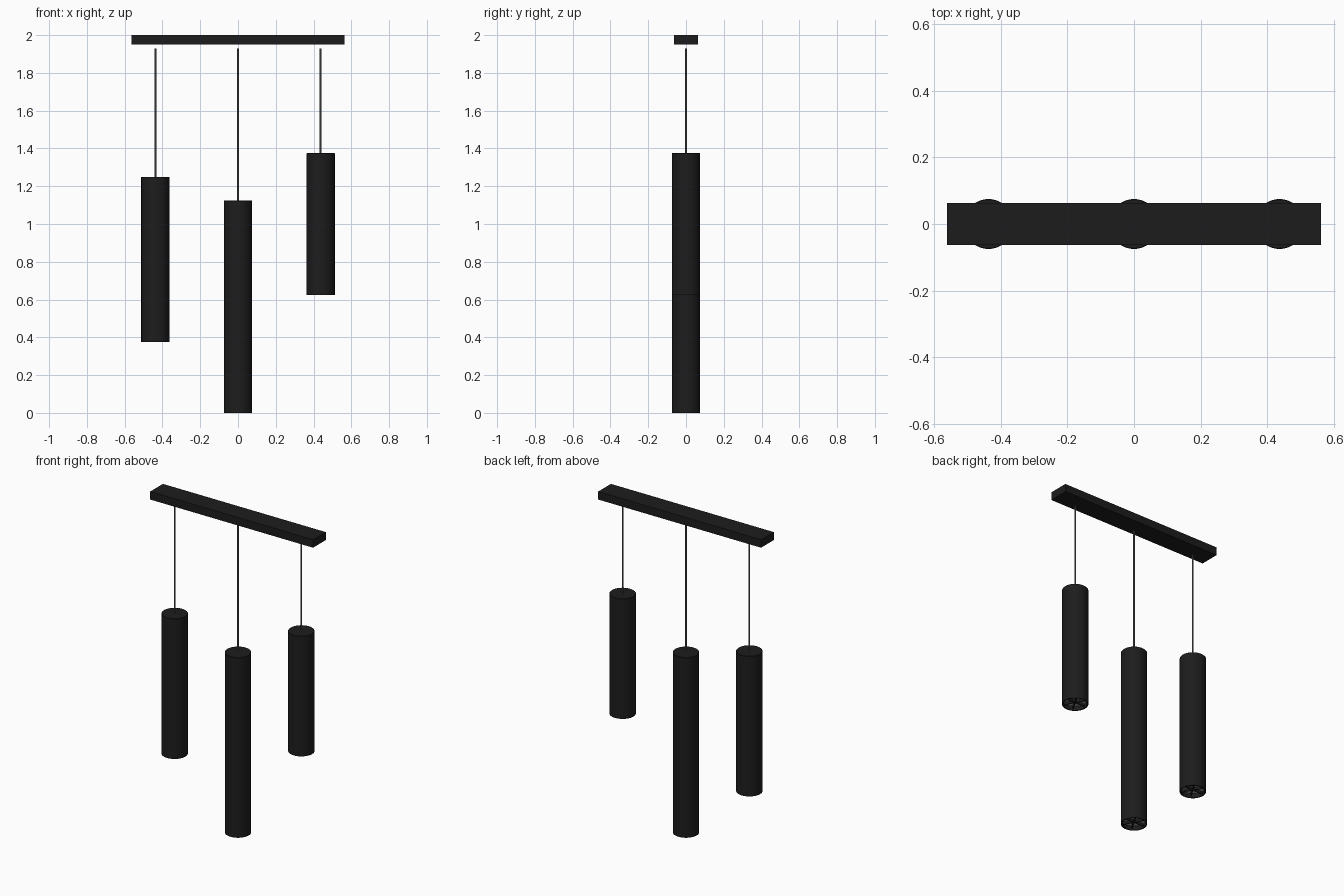
import bpy, bmesh, math
from mathutils import Matrix

if "Cube" in bpy.data.objects:
    bpy.data.objects.remove(bpy.data.objects["Cube"])


def material(name, color):
    m = bpy.data.materials.new(name)
    m.diffuse_color = (*color, 1)
    m.use_nodes = True
    m.node_tree.nodes["Principled BSDF"].inputs["Base Color"].default_value = m.diffuse_color
    return m


BLACK = material("matte_black", (0.012, 0.012, 0.012))
CORD = material("cord_grey", (0.12, 0.12, 0.12))
LENS = material("lens_grey", (0.35, 0.33, 0.31))


def finish(name, bm, mat, loc=(0, 0, 0), smooth=True):
    bmesh.ops.recalc_face_normals(bm, faces=bm.faces)
    mesh = bpy.data.meshes.new(name)
    bm.to_mesh(mesh)
    bm.free()
    mesh.materials.append(mat)
    obj = bpy.data.objects.new(name, mesh)
    bpy.context.collection.objects.link(obj)
    obj.location = loc
    if smooth:
        bpy.ops.object.select_all(action='DESELECT')
        bpy.context.view_layer.objects.active = obj
        obj.select_set(True)
        bpy.ops.object.shade_smooth_by_angle(angle=math.radians(35))
    return obj


def add_box(bm, size, angle=0, z=0):
    mat = (Matrix.Rotation(angle, 4, 'Z') @ Matrix.Translation((0, 0, z))
           @ Matrix.Diagonal((*size, 1)))
    bmesh.ops.create_cube(bm, size=1, matrix=mat)


def lathe(name, profile, mat, loc, steps=48):
    bm = bmesh.new()
    verts = [bm.verts.new((r, 0, z)) for r, z in profile]
    edges = [bm.edges.new(pair) for pair in zip(verts, verts[1:])]
    bmesh.ops.spin(bm, geom=verts + edges, cent=(0, 0, 0), axis=(0, 0, 1),
                   angle=math.tau, steps=steps)
    bmesh.ops.remove_doubles(bm, verts=bm.verts, dist=1e-5)
    return finish(name, bm, mat, loc)


def cylinder(name, radius, z0, z1, mat, loc, sides):
    bm = bmesh.new()
    bmesh.ops.create_cone(bm, cap_ends=True, segments=sides, radius1=radius,
                          radius2=radius, depth=z1 - z0,
                          matrix=Matrix.Translation((0, 0, (z0 + z1) / 2)))
    return finish(name, bm, mat, loc)


def pendant(label, x, z0, z1):
    h, r, inner, recess = z1 - z0, 0.075, 0.068, 0.03
    # tube shade, closed on top and recessed at the mouth
    lathe(label + "_shade",
          [(0, h), (r - 0.002, h), (r, h - 0.002), (r, 0), (inner, 0),
           (inner, recess), (0, recess)], BLACK, (x, 0, z0))
    # lens disc inside the mouth
    cylinder(label + "_lens", inner - 0.002, recess - 0.005, recess,
             LENS, (x, 0, z0), 48)
    # crossed baffle blades under the lens
    bm = bmesh.new()
    for i in range(3):
        add_box(bm, (2 * inner, 0.006, 0.016), i * math.pi / 3, 0.018)
    finish(label + "_baffle", bm, BLACK, (x, 0, z0), smooth=False)
    # suspension cord
    cylinder(label + "_cord", 0.005, z1 - 0.003, 1.928, CORD, (x, 0, 0), 12)


# ceiling bar
bm = bmesh.new()
add_box(bm, (1.125, 0.125, 0.05))
finish("ceiling_bar", bm, BLACK, (0, 0, 1.975), smooth=False)

# three staggered pendants
pendant("left", -0.4375, 0.375, 1.25)
pendant("middle", 0, 0, 1.125)
pendant("right", 0.4375, 0.625, 1.375)
